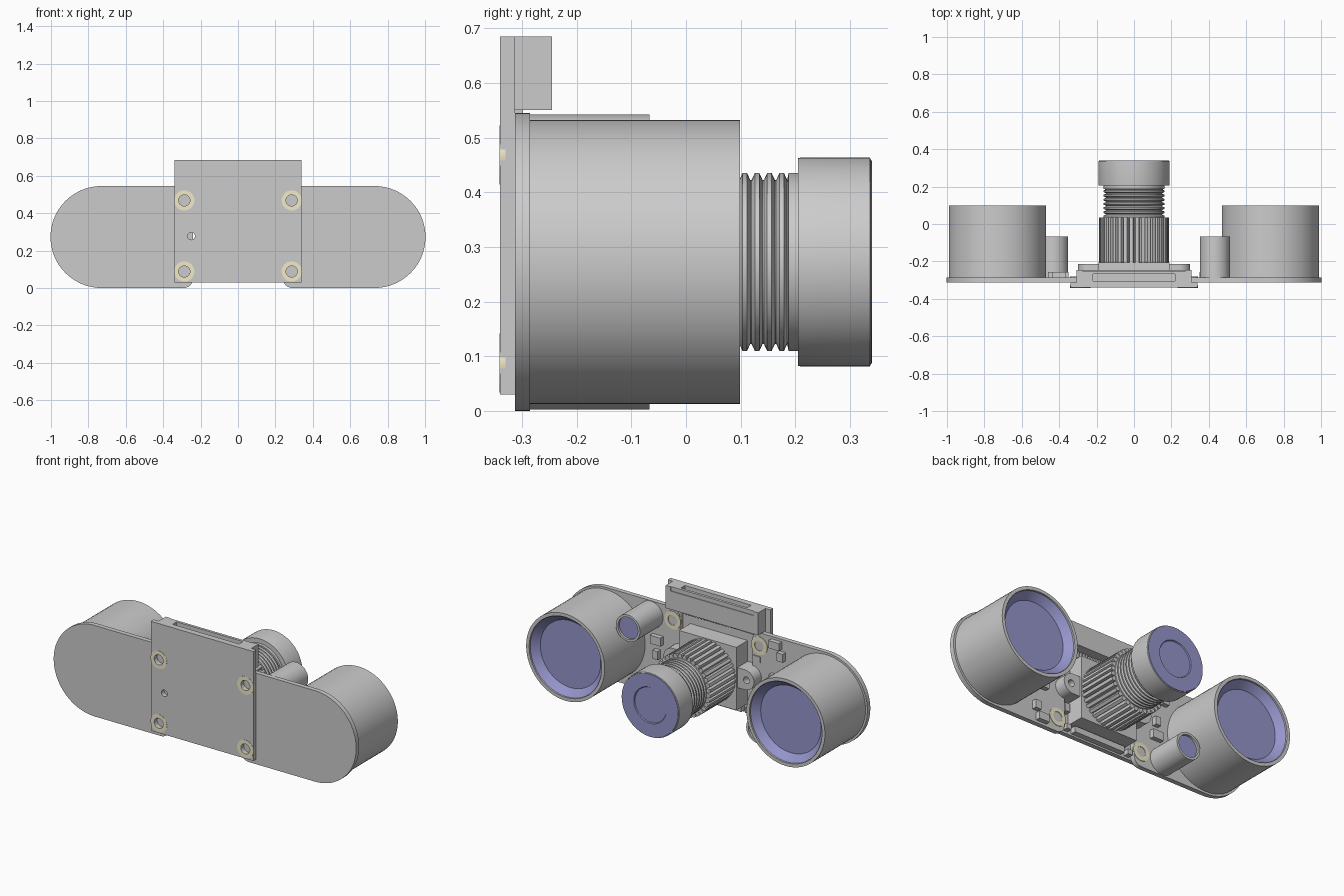
import bpy, bmesh, math

if "Cube" in bpy.data.objects:
    bpy.data.objects.remove(bpy.data.objects["Cube"])

CZ = 0.2725          # height of the lens axis
BOARD_Y = -0.313     # face between camera board and side boards
SIDE_Y = -0.285      # component face of the side boards


def material(name, rgb):
    m = bpy.data.materials.new(name)
    m.diffuse_color = (*rgb, 1)
    m.use_nodes = True
    m.node_tree.nodes["Principled BSDF"].inputs["Base Color"].default_value = m.diffuse_color
    return m


BLUE = material("blue_glass", (0.3, 0.3, 0.6))
GOLD = material("pale_gold", (0.88, 0.82, 0.58))


def finish(name, bm, mat=None, smooth=False):
    bmesh.ops.remove_doubles(bm, verts=bm.verts, dist=1e-5)
    bmesh.ops.recalc_face_normals(bm, faces=bm.faces)
    me = bpy.data.meshes.new(name)
    bm.to_mesh(me)
    bm.free()
    ob = bpy.data.objects.new(name, me)
    bpy.context.collection.objects.link(ob)
    if mat:
        me.materials.append(mat)
    bpy.ops.object.select_all(action='DESELECT')
    ob.select_set(True)
    bpy.context.view_layer.objects.active = ob
    if smooth:
        bpy.ops.object.shade_smooth_by_angle(angle=math.radians(35))
    return ob


def lathe(name, profile, x=0, z=CZ, mat=None, n=64, closed=False):
    """Turn (radius, y) points around an axis parallel to y."""
    bm = bmesh.new()
    rings = [[bm.verts.new((x + r * math.cos(a), y, z + r * math.sin(a)))
              for a in (2 * math.pi * i / n for i in range(n))] for r, y in profile]
    pairs = list(zip(rings, rings[1:]))
    if closed:
        pairs.append((rings[-1], rings[0]))
    for a, b in pairs:
        for i in range(n):
            j = (i + 1) % n
            bm.faces.new((a[i], a[j], b[j], b[i]))
    bmesh.ops.dissolve_degenerate(bm, dist=1e-6, edges=bm.edges)
    return finish(name, bm, mat, True)


def slab(name, pts, y0, y1, mat=None, smooth=True):
    """Extrude an (x, z) outline from y0 to y1."""
    bm = bmesh.new()
    f = bm.faces.new([bm.verts.new((x, y0, z)) for x, z in pts])
    ext = bmesh.ops.extrude_face_region(bm, geom=[f])
    bmesh.ops.translate(bm, vec=(0, y1 - y0, 0),
                        verts=[v for v in ext["geom"] if isinstance(v, bmesh.types.BMVert)])
    return finish(name, bm, mat, smooth)


def box(name, x0, x1, y0, y1, z0, z1):
    return slab(name, [(x0, z0), (x1, z0), (x1, z1), (x0, z1)], y0, y1, smooth=False)


def arc(cx, cz, r, a0, a1, n):
    return [(cx + r * math.cos(math.radians(a0 + (a1 - a0) * i / n)),
             cz + r * math.sin(math.radians(a0 + (a1 - a0) * i / n))) for i in range(n + 1)]


def cut(ob, cutter):
    m = ob.modifiers.new("cut", 'BOOLEAN')
    m.operation, m.solver, m.object = 'DIFFERENCE', 'EXACT', cutter
    bpy.context.view_layer.objects.active = ob
    bpy.ops.object.modifier_apply(modifier=m.name)
    bpy.data.objects.remove(cutter)


def drill(ob, x, z, r, y0, y1):
    cut(ob, slab("cutter", arc(x, z, r, 0, 345, 23), y0, y1))


# camera board with mounting holes and gold rings
board = box("camera_board", -0.34, 0.34, -0.34, BOARD_Y, 0.03, 0.685)
drill(board, -0.25, CZ + 0.005, 0.02, -0.4, -0.2)
for x in (-0.287, 0.287):
    for z in (0.088, 0.468):
        drill(board, x, z, 0.03, -0.4, -0.2)
        for tag, y0, y1 in (("front", -0.341, -0.33), ("back", SIDE_Y - 0.005, SIDE_Y + 0.003)):
            lathe(f"{tag}_mount_ring", [(0.03, y0), (0.054, y0), (0.054, y1), (0.03, y1)],
                  x, z, GOLD, 32, True)

# the two side units are the same part turned by 180 degrees
for s, tag in ((1, "right"), (-1, "left")):
    outline = (arc(0.73, 0, 0.2725, -90, 90, 32) + arc(0.29, 0.2225, 0.05, 90, 180, 6)
               + arc(0.29, -0.2225, 0.05, 180, 270, 6))
    slab(f"{tag}_side_board", [(s * x, CZ + s * z) for x, z in outline], BOARD_Y, SIDE_Y)
    # large lamp: housing and recessed lens
    lathe(f"{tag}_lamp_housing", [(0, SIDE_Y), (0.26, SIDE_Y), (0.26, 0.099), (0.24, 0.099),
                                  (0.24, 0.03), (0, 0.03)], s * 0.73)
    lathe(f"{tag}_lamp_lens", [(0, 0.03), (0.239, 0.03), (0.239, 0.09), (0.2, 0.05), (0, 0.05)],
          s * 0.73, mat=BLUE)
    # small light sensor
    sz = CZ + s * 0.19
    lathe(f"{tag}_sensor_tube", [(0, SIDE_Y), (0.08, SIDE_Y), (0.08, -0.067), (0.066, -0.067),
                                 (0.066, -0.1), (0, -0.1)], s * 0.432, sz, n=40)
    lathe(f"{tag}_sensor_lens", [(0, -0.1), (0.0655, -0.1), (0.0655, -0.08), (0, -0.08)],
          s * 0.432, sz, BLUE, 40)
    # chips soldered on the side board
    for cx, cz, w, h in ((0.385, 0.055, 0.07, 0.05), (0.385, -0.03, 0.035, 0.05),
                         (0.44, -0.175, 0.04, 0.05), (0.40, -0.235, 0.07, 0.045)):
        x, z = s * cx, CZ + s * cz
        box(f"{tag}_chip", x - w / 2, x + w / 2, SIDE_Y, SIDE_Y + 0.028, z - h / 2, z + h / 2)

# lens mount: square block with two drilled ears
box("lens_mount_block", -0.19, 0.19, BOARD_Y, -0.205, 0.085, 0.462)
for s in (1, -1):
    pts = [(0.18, -0.06)] + arc(0.24, 0, 0.06, -90, 90, 16) + [(0.18, 0.06)]
    ear = slab("lens_mount_ear", [(s * x, CZ + 0.005 + z) for x, z in pts], BOARD_Y, -0.215)
    drill(ear, s * 0.25, CZ + 0.005, 0.02, -0.4 if s < 0 else -0.28, -0.1)

# knurled lens barrel
TEETH = 36
gear = []
for i in range(TEETH):
    for f, r in ((0.0, 0.165), (0.2, 0.186), (0.75, 0.186), (0.95, 0.165)):
        a = 2 * math.pi * (i + f) / TEETH
        gear.append((r * math.cos(a), CZ + r * math.sin(a)))
slab("knurled_barrel", gear, -0.21, 0.035, smooth=False)

# threaded neck
thread, y = [(0, 0.02)], 0.03
while y < 0.185:
    thread += [(0.15, y), (0.163, y + 0.006), (0.163, y + 0.014), (0.15, y + 0.02)]
    y += 0.0225
thread += [(0.163, y), (0.163, 0.215), (0, 0.215)]
lathe("threaded_neck", thread)

# lens cap with blue glass and a shallow round recess
lathe("lens_cap", [(0, 0.205), (0.19, 0.205), (0.191, 0.21), (0.191, 0.336), (0.187, 0.338),
                   (0.187, 0.32), (0, 0.32)])
lathe("lens_glass", [(0, 0.32), (0.186, 0.32), (0.186, 0.34), (0.108, 0.34), (0.104, 0.334),
                     (0, 0.334)], mat=BLUE)

# ribbon connector with a slot on top, a face panel, end latches and solder pins
conn = box("ribbon_connector", -0.29, 0.29, BOARD_Y, -0.25, 0.55, 0.685)
cut(conn, box("cutter", -0.22, 0.22, -0.304, -0.266, 0.58, 0.75))
box("connector_panel", -0.285, 0.285, -0.252, -0.245, 0.55, 0.66)
for s in (1, -1):
    box("connector_latch", s * 0.275, s * 0.307, BOARD_Y, -0.245, 0.55, 0.685)
for i in range(24):
    x = -0.23 + 0.02 * i
    box("solder_pin", x - 0.005, x + 0.005, BOARD_Y, -0.298, 0.515, 0.555)

# small chips on the camera board
for x, z, w, h in ((-0.27, 0.385, 0.05, 0.035), (0.0, 0.058, 0.34, 0.035), (-0.21, 0.058, 0.03, 0.03),
                   (0.21, 0.058, 0.03, 0.03), (0.22, 0.385, 0.03, 0.05), (0.22, 0.17, 0.03, 0.05)):
    box("board_chip", x - w / 2, x + w / 2, BOARD_Y, -0.28, z - h / 2, z + h / 2)
